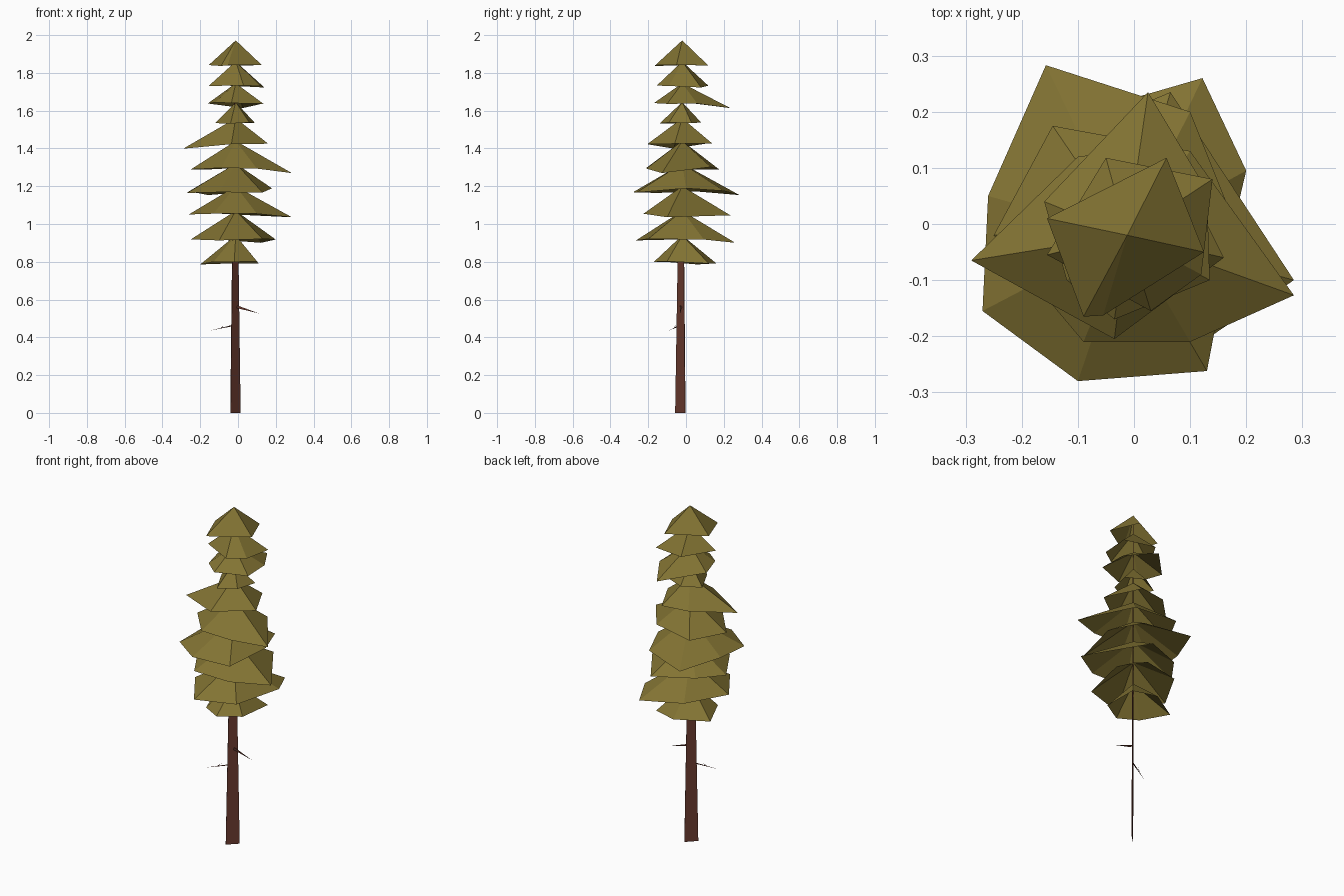
import bpy, math
from mathutils import Vector

if "Cube" in bpy.data.objects:
    bpy.data.objects.remove(bpy.data.objects["Cube"])

def material(name, rgb):
    m = bpy.data.materials.new(name)
    m.diffuse_color = (*rgb, 1)
    m.use_nodes = True
    m.node_tree.nodes["Principled BSDF"].inputs["Base Color"].default_value = m.diffuse_color
    return m

GREEN = material("olive_needles", (0.225, 0.172, 0.033))
BARK = material("red_brown_bark", (0.145, 0.043, 0.028))

def build(name, verts, faces, mat):
    me = bpy.data.meshes.new(name)
    me.from_pydata(verts, [], faces)
    me.materials.append(mat)
    ob = bpy.data.objects.new(name, me)
    bpy.context.collection.objects.link(ob)
    return ob

AX, AY = -0.012, -0.02  # crown axis

def tier(i, apex_z, rim_z, pts):
    """Open, irregular faceted cone; longer boughs droop lower."""
    pts = sorted(pts, key=lambda p: math.atan2(p[1] - AY, p[0] - AX))
    rad = [math.hypot(x - AX, y - AY) for x, y in pts]
    mean = sum(rad) / len(rad)
    rim = [(x, y, rim_z - 0.25 * (r - mean)) for (x, y), r in zip(pts, rad)]
    n = len(rim)
    faces = [(0, k + 1, (k + 1) % n + 1) for k in range(n)]
    build(f"needle_tier_{i}", [(AX, AY, apex_z)] + rim, faces, GREEN)

# Crown tiers, bottom to top
tier(1, 0.94, 0.795, [(-.2, .06), (-.03, .16), (.11, .12), (.1, -.1), (-.02, -.17), (-.13, -.11)])
tier(2, 1.07, 0.915, [(.2, .095), (.122, .26), (-.12, .19), (-.25, -.04), (-.1, -.265), (.13, -.2)])
tier(3, 1.20, 1.05, [(.285, -.1), (.065, .235), (-.16, .14), (-.26, 0), (-.13, -.22), (.1, -.225)])
tier(4, 1.32, 1.17, [(-.1, -.28), (.13, -.262), (.18, 0), (.1, .2), (-.157, .283), (-.26, .05), (-.27, -.155)])
tier(5, 1.44, 1.29, [(.285, -.127), (.1, .13), (-.145, .175), (-.25, -.02), (-.09, -.21), (.1, -.21)])
tier(6, 1.56, 1.42, [(-.29, -.065), (-.1, .12), (.06, .14), (.16, -.06), (-.035, -.205)])
tier(7, 1.645, 1.535, [(-.12, .02), (-.02, .08), (.09, .03), (.06, -.09), (-.04, -.14)])
tier(8, 1.745, 1.635, [(.025, .235), (-.16, .04), (-.12, -.1), (-.035, -.17), (.135, -.1), (.13, .06)])
tier(9, 1.86, 1.73, [(-.155, -.055), (-.05, .118), (.14, .08), (.12, -.09), (.03, -.155)])
tier(10, 1.972, 1.84, [(-.155, .01), (.058, .118), (.125, -.05), (-.055, -.163), (-.09, -.165)])

# Trunk: a thin tapered blade set diagonally
verts = []
along, across = Vector((1, 1, 0)), Vector((1, -1, 0)) * 0.001
for x, y, z, half in ((-.0135, -.03, 0, .0265), (-.0145, -.027, .8, .0165), (AX, AY, 1.95, .003)):
    c = Vector((x, y, z))
    verts += [c - along * half - across, c + along * half - across,
              c + along * half + across, c - along * half + across]
faces = [(3, 2, 1, 0), (8, 9, 10, 11)]
for b in (0, 4):
    faces += [(b + k, b + (k + 1) % 4, b + 4 + (k + 1) % 4, b + 4 + k) for k in range(4)]
trunk = build("trunk", verts, [f[::-1] for f in faces], BARK)
trunk.data.flip_normals()

# Bare twigs: slim three-sided spikes
def twig(name, start, end, r):
    a, b = Vector(start), Vector(end)
    q = (b - a).to_track_quat('Z', 'Y')
    ring = [a + q @ Vector((r * math.cos(t), r * math.sin(t), 0))
            for t in (k * math.tau / 3 for k in range(3))]
    build(name, ring + [b], [(0, 1, 3), (1, 2, 3), (2, 0, 3), (2, 1, 0)], BARK)

twig("right_twig", (-.005, -.028, .562), (.115, -.032, .525), .008)
twig("left_twig", (-.025, -.035, .463), (-.15, -.092, .435), .004)
twig("left_twig_fork", (-.09, -.063, .449), (-.07, -.05, .468), .002)
